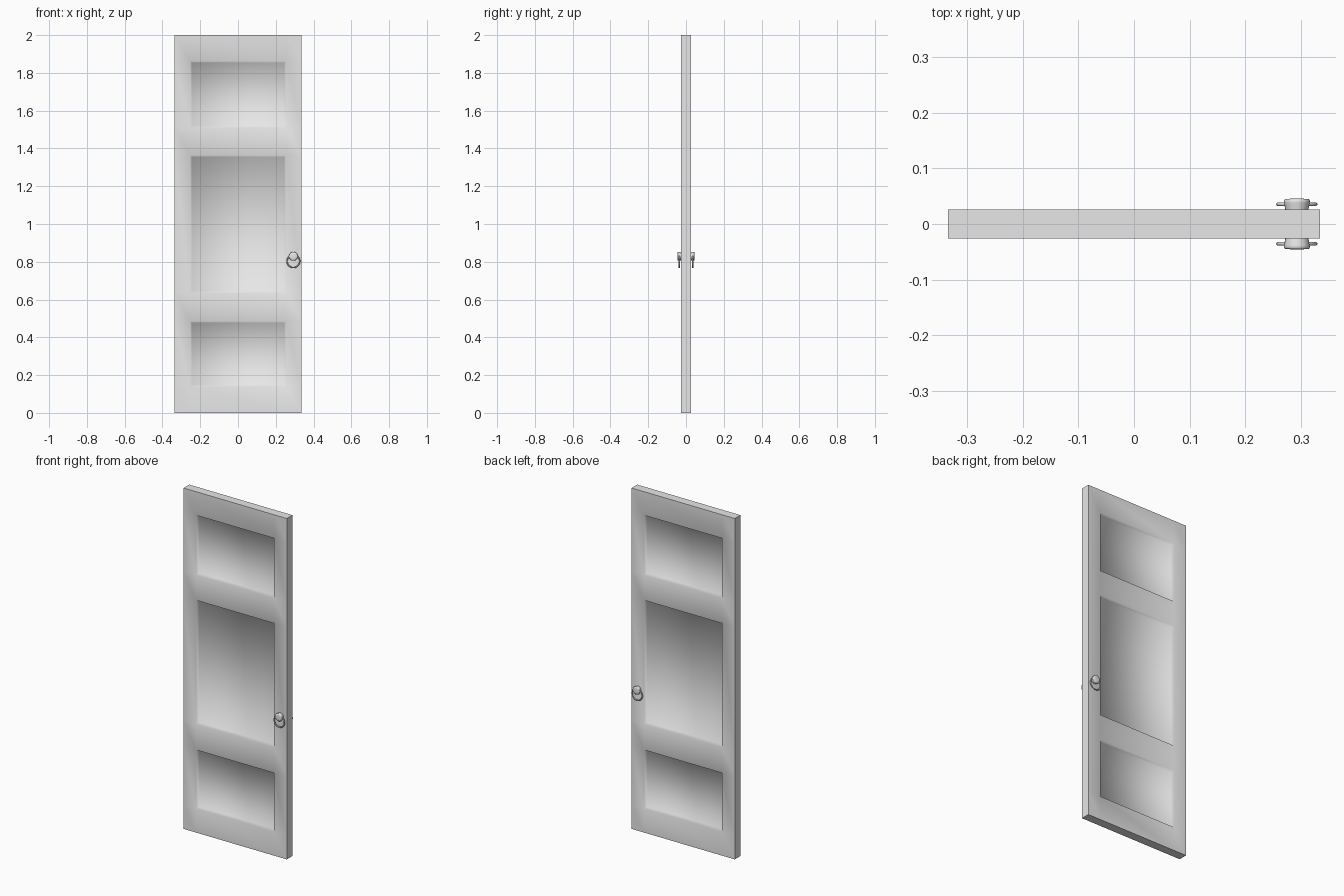
import bpy, bmesh, math
from mathutils import Vector

cube = bpy.data.objects.get("Cube")
if cube:
    bpy.data.objects.remove(cube, do_unlink=True)

grey = bpy.data.materials.new("plain_grey")
grey.use_nodes = True
grey.diffuse_color = (0.8, 0.8, 0.8, 1)
grey.node_tree.nodes["Principled BSDF"].inputs["Base Color"].default_value = (0.8, 0.8, 0.8, 1)


def finish(bm, name):
    """Turn a bmesh into a smooth grey object with crisp corners."""
    bmesh.ops.recalc_face_normals(bm, faces=bm.faces)
    for f in bm.faces:
        f.smooth = True
    for e in bm.edges:
        if len(e.link_faces) == 2 and e.calc_face_angle() > math.radians(75):
            e.smooth = False
    mesh = bpy.data.meshes.new(name)
    bm.to_mesh(mesh)
    bm.free()
    mesh.materials.append(grey)
    obj = bpy.data.objects.new(name, mesh)
    bpy.context.collection.objects.link(obj)
    return obj


# Door slab, cut along the panel borders
WIDTH, HEIGHT, THICK = 0.67, 2.0, 0.052
PANEL_X = 0.253
PANELS = [(0.14, 0.485), (0.635, 1.363), (1.51, 1.862)]

bm = bmesh.new()
bmesh.ops.create_cube(bm, size=1)
bmesh.ops.scale(bm, vec=(WIDTH, THICK, HEIGHT), verts=bm.verts)
bmesh.ops.translate(bm, vec=(0, 0, HEIGHT / 2), verts=bm.verts)
cuts = [((x, 0, 0), (1, 0, 0)) for x in (-PANEL_X, PANEL_X)]
cuts += [((0, 0, z), (0, 0, 1)) for pair in PANELS for z in pair]
for point, normal in cuts:
    bmesh.ops.bisect_plane(bm, geom=bm.verts[:] + bm.edges[:] + bm.faces[:],
                           plane_co=point, plane_no=normal)


# Recessed panels on both sides
def is_panel(face):
    c = face.calc_center_median()
    return (abs(face.normal.y) > 0.9 and abs(c.x) < PANEL_X
            and any(low < c.z < high for low, high in PANELS))


bm.normal_update()
bmesh.ops.inset_individual(bm, faces=[f for f in bm.faces if is_panel(f)],
                           thickness=0.012, depth=-0.015)
finish(bm, "door_panel")


# Knob turned from a profile of (radius, distance from the door's middle)
KNOB = Vector((0.293, 0, 0.829))
PROFILE = [(0.0205, 0.024), (0.0215, 0.030), (0.023, 0.038), (0.0235, 0.042),
           (0.022, 0.0445), (0.012, 0.0455), (0, 0.046)]


def make_knob(name, side):
    bm = bmesh.new()
    verts = [bm.verts.new(KNOB + Vector((r, side * y, 0))) for r, y in PROFILE]
    edges = [bm.edges.new(pair) for pair in zip(verts, verts[1:])]
    bmesh.ops.spin(bm, geom=verts + edges, cent=KNOB, axis=(0, 1, 0),
                   angle=math.tau, steps=24)
    bmesh.ops.remove_doubles(bm, verts=bm.verts, dist=0.0001)
    bmesh.ops.holes_fill(bm, edges=bm.edges, sides=0)
    finish(bm, name)


# Pull ring hanging through the knob
def make_ring(name, side):
    bpy.ops.mesh.primitive_torus_add(
        location=(KNOB.x, side * 0.0355, 0.803), rotation=(math.pi / 2, 0, 0),
        major_radius=0.0335, minor_radius=0.0036,
        major_segments=32, minor_segments=10)
    ring = bpy.context.object
    ring.name = name
    ring.data.materials.append(grey)
    bpy.ops.object.shade_smooth()


for label, side in (("front", -1), ("back", 1)):
    make_knob(label + "_knob", side)
    make_ring(label + "_pull_ring", side)
